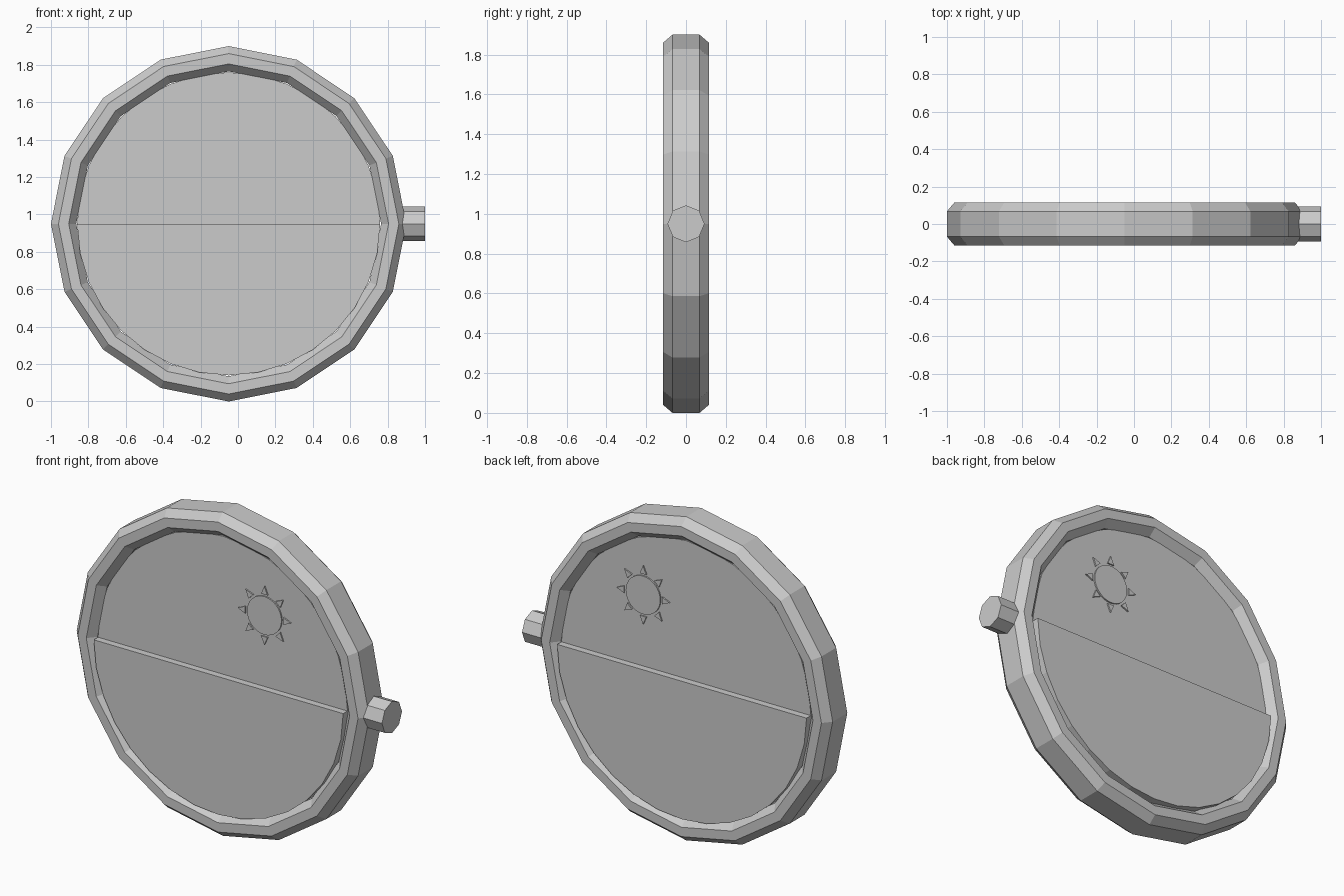
import bpy, bmesh, math
from mathutils import Vector

if "Cube" in bpy.data.objects:
    bpy.data.objects.remove(bpy.data.objects["Cube"])

CX, CZ = -0.05, 0.95          # centre of the round body

grey = bpy.data.materials.new("plain grey")
grey.diffuse_color = (0.6, 0.6, 0.6, 1)
grey.use_nodes = True
grey.node_tree.nodes["Principled BSDF"].inputs["Base Color"].default_value = grey.diffuse_color


def finish(name, bm):
    bmesh.ops.recalc_face_normals(bm, faces=bm.faces)
    me = bpy.data.meshes.new(name)
    bm.to_mesh(me)
    bm.free()
    me.materials.append(grey)
    ob = bpy.data.objects.new(name, me)
    bpy.context.collection.objects.link(ob)
    return ob


def prism(bm, pts, half):
    """Extrude an x-z outline to both sides of y = 0."""
    f = bm.faces.new([bm.verts.new((x, -half, z)) for x, z in pts])
    ext = bmesh.ops.extrude_face_region(bm, geom=[f])
    for v in ext["geom"]:
        if isinstance(v, bmesh.types.BMVert):
            v.co.y = half


def arc(cx, cz, r, n, start=0.0, sweep=2 * math.pi, closed=True):
    count = n if closed else n + 1
    return [(cx + r * math.cos(start + sweep * i / n),
             cz + r * math.sin(start + sweep * i / n)) for i in range(count)]


# 16-sided rim with a bevelled rectangular section (radius, y)
section = [(0.95, -0.068), (0.91, -0.115), (0.855, -0.115), (0.815, -0.068),
           (0.815, 0.068), (0.855, 0.115), (0.91, 0.115), (0.95, 0.068)]
bm = bmesh.new()
rings = []
for i in range(16):
    a = 2 * math.pi * i / 16
    rings.append([bm.verts.new((CX + r * math.cos(a), y, CZ + r * math.sin(a)))
                  for r, y in section])
for i in range(16):
    p, q = rings[i], rings[(i + 1) % 16]
    for j in range(8):
        k = (j + 1) % 8
        bm.faces.new((p[j], p[k], q[k], q[j]))
finish("rim", bm)

# Upper recessed half and thicker lower half of the face
bm = bmesh.new()
prism(bm, arc(CX, CZ, 0.81, 16, 0, math.pi, False), 0.07)
finish("upper_panel", bm)
bm = bmesh.new()
prism(bm, arc(CX, CZ, 0.81, 16, math.pi, math.pi, False), 0.11)
finish("lower_panel", bm)

# Sun disc with eight triangular rays, showing on both sides
SX, SZ = 0.225, 1.37
bm = bmesh.new()
prism(bm, arc(SX, SZ, 0.112, 32), 0.078)
for i in range(8):
    a = math.pi * i / 4
    c, s = math.cos(a), math.sin(a)
    prism(bm, [(SX + r * c - t * s, SZ + r * s + t * c)
               for r, t in ((0.124, -0.021), (0.172, 0), (0.124, 0.021))], 0.078)
finish("sun", bm)

# Octagonal knob on the right side
bm = bmesh.new()
prism(bm, arc(0, 0, 0.093, 8), 0.075)
for v in bm.verts:
    x, y, z = v.co
    v.co = Vector((0.925 + y, x, CZ + z))
finish("side_knob", bm)
